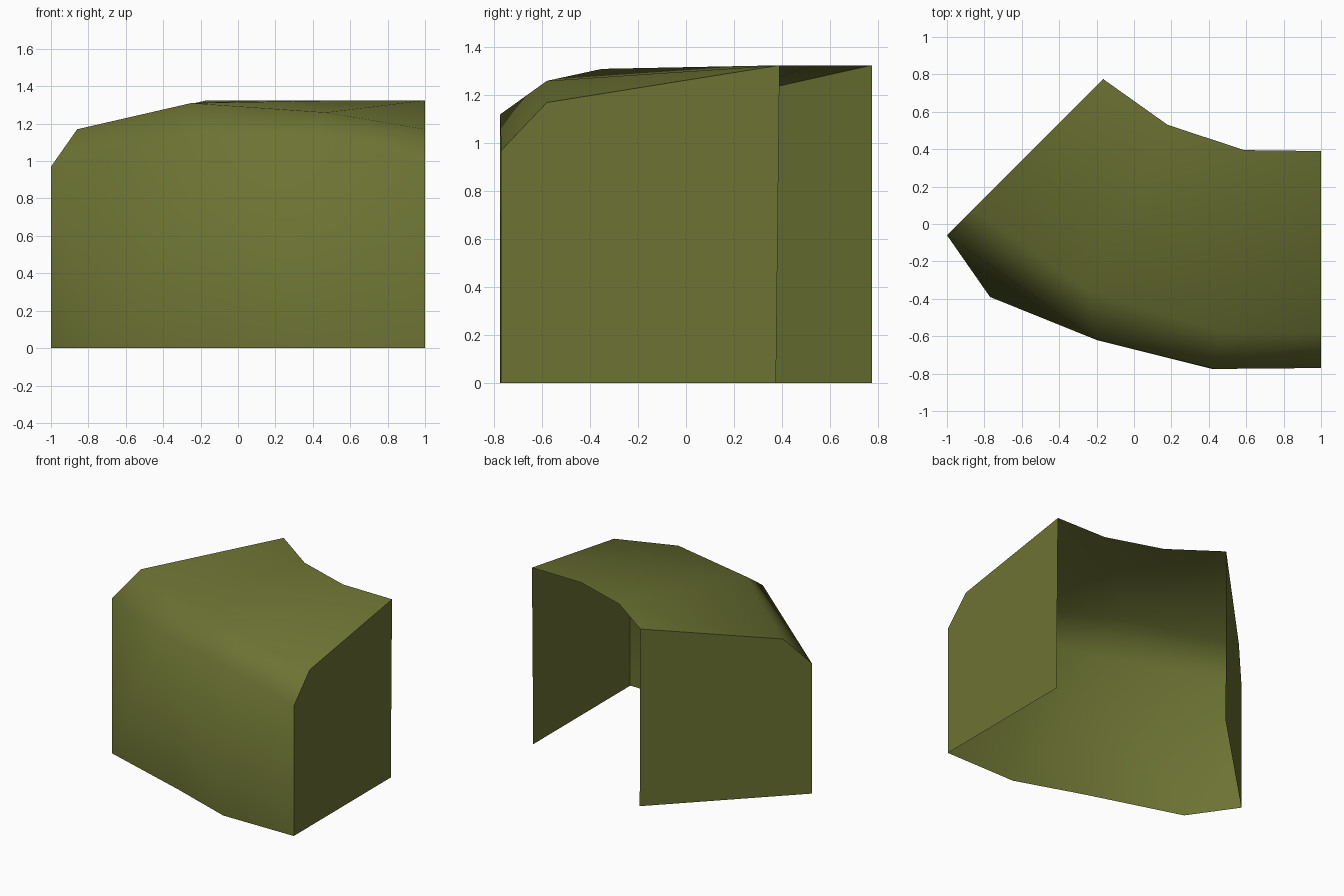
import bpy, bmesh, math

if "Cube" in bpy.data.objects:
    bpy.data.objects.remove(bpy.data.objects["Cube"])

# One olive colour for the whole hood
olive = bpy.data.materials.new("olive")
olive.diffuse_color = (0.15, 0.17, 0.033, 1)
olive.use_nodes = True
olive.node_tree.nodes["Principled BSDF"].inputs["Base Color"].default_value = olive.diffuse_color

# Cross-sections from left to right: foot, eave, shoulder, back rim
stations = [
    [(-1.0, -0.06, 0), (-1.0, -0.06, 0.97), (-0.86, 0.08, 1.17), (-0.165, 0.775, 1.325)],
    [(-0.77, -0.39, 0), (-0.20, -0.62, 1.13), (-0.25, -0.35, 1.31), (0.18, 0.53, 1.325)],
    [(0.42, -0.775, 0), (0.43, -0.775, 1.12), (0.47, -0.58, 1.26), (0.59, 0.395, 1.325)],
    [(1.0, -0.77, 0), (1.0, -0.77, 0.97), (1.0, -0.58, 1.17), (1.0, 0.39, 1.325)],
]

bm = bmesh.new()
grid = [[bm.verts.new(p) for p in s] for s in stations]
foot_mid = bm.verts.new((-0.07, -0.607, 0))

# Bevel and roof strips lofted between the sections
for a, b in zip(grid, grid[1:]):
    for row in (1, 2):
        bm.faces.new((a[row], b[row], b[row + 1], a[row + 1]))


def fan(hub, rim):
    for p, q in zip(rim, rim[1:]):
        bm.faces.new((hub, p, q))


# Front wall, fanned because the foot line is offset from the eave
left, bend_a, bend_b, right = grid
fan(left[1], [left[0], bend_a[0], bend_a[1]])
fan(bend_a[1], [bend_a[0], foot_mid, bend_b[0], bend_b[1]])
bm.faces.new((bend_b[0], right[0], right[1], bend_b[1]))

# Flat end walls; the back and underside stay open
for section, back_foot in ((left, (-0.16, 0.775, 0)), (right, (1.0, 0.375, 0))):
    bm.faces.new(section + [bm.verts.new(back_foot)])

bmesh.ops.recalc_face_normals(bm, faces=bm.faces[:])
bm.faces.ensure_lookup_table()
# Make sure the roof points up
if bm.faces[1].normal.z < 0:
    bmesh.ops.reverse_faces(bm, faces=bm.faces[:])

mesh = bpy.data.meshes.new("curved_hood")
bm.to_mesh(mesh)
bm.free()
mesh.materials.append(olive)
hood = bpy.data.objects.new("curved_hood", mesh)
bpy.context.collection.objects.link(hood)

# Smooth wall and roof, sharp end walls
bpy.context.view_layer.objects.active = hood
hood.select_set(True)
bpy.ops.object.shade_smooth_by_angle(angle=math.radians(62))
